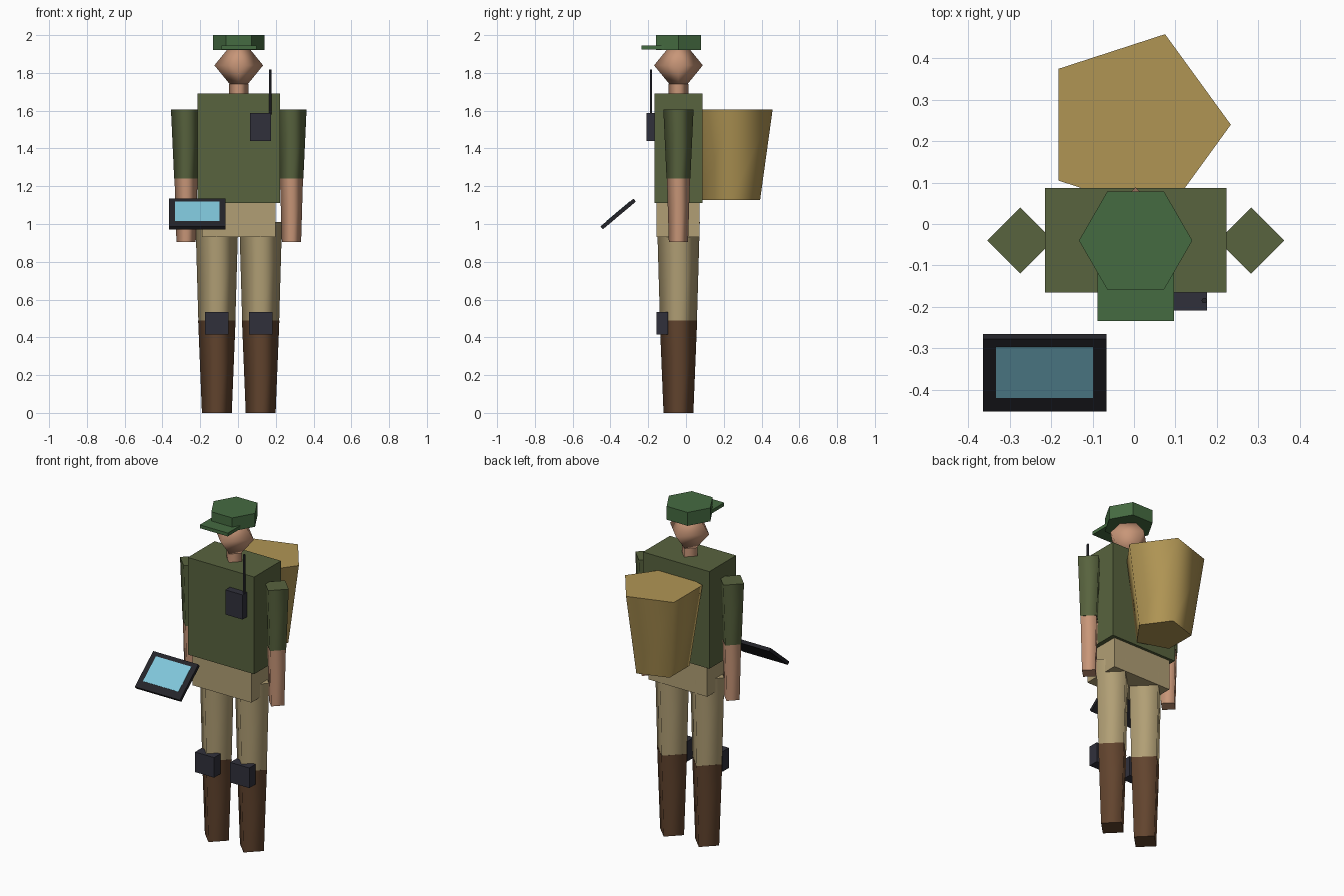
import bpy, bmesh, math
from mathutils import Matrix, Vector

if "Cube" in bpy.data.objects:
    bpy.data.objects.remove(bpy.data.objects["Cube"], do_unlink=True)

CX, CY = 0.004, -0.04   # body axis


def material(name, r, g, b):
    """Flat material from 0-255 display values."""
    lin = [((c / 255 + 0.055) / 1.055) ** 2.4 for c in (r, g, b)] + [1]
    m = bpy.data.materials.new(name)
    m.use_nodes = True
    m.diffuse_color = lin
    bsdf = next(n for n in m.node_tree.nodes if n.type == "BSDF_PRINCIPLED")
    bsdf.inputs["Base Color"].default_value = lin
    return m


SHIRT = material("olive cloth", 88, 99, 62)
TROUSERS = material("khaki cloth", 177, 159, 117)
LEATHER = material("brown leather", 98, 68, 46)
SKIN = material("skin", 200, 150, 120)
HAT = material("cap green", 69, 107, 65)
CANVAS = material("tan canvas", 176, 149, 84)
GEAR = material("dark gear", 48, 48, 59)
CASE = material("black casing", 36, 36, 42)
SCREEN = material("screen blue", 128, 198, 218)


def finish(name, bm, mat):
    mesh = bpy.data.meshes.new(name)
    bm.to_mesh(mesh)
    bm.free()
    mesh.materials.append(mat)
    ob = bpy.data.objects.new(name, mesh)
    bpy.context.collection.objects.link(ob)
    return ob


def box(name, mat, x, y, z, tilt=0, pivot=(0, 0, 0)):
    """Box from ranges, tilted about x and moved to a pivot."""
    bm = bmesh.new()
    bmesh.ops.create_cube(bm, size=1)
    mid = Vector([(a + b) / 2 for a, b in (x, y, z)])
    size = [b - a for a, b in (x, y, z)]
    place = Matrix.Translation(pivot) @ Matrix.Rotation(tilt, 4, "X")
    bm.transform(place @ Matrix.Translation(mid) @ Matrix.Diagonal((*size, 1)))
    return finish(name, bm, mat)


def taper(name, mat, x, y, z0, z1, r0, r1, sides=4, smooth=True):
    """Upright tapered prism with its first corner on +x."""
    bm = bmesh.new()
    rings = [[bm.verts.new((x + r * math.cos(math.tau * i / sides),
                            y + r * math.sin(math.tau * i / sides), z))
              for i in range(sides)] for r, z in ((r0, z0), (r1, z1))]
    low, high = rings
    bm.faces.new(low[::-1])
    bm.faces.new(high)
    for i in range(sides):
        j = (i + 1) % sides
        bm.faces.new((low[i], low[j], high[j], high[i])).smooth = smooth
    return finish(name, bm, mat)


# Trunk
box("torso", SHIRT, (-0.215, 0.223), (-0.166, 0.087), (1.11, 1.69))
box("pelvis", TROUSERS, (-0.19, 0.198), (-0.157, 0.071), (0.93, 1.11))
taper("neck", SKIN, CX, CY, 1.67, 1.74, 0.052, 0.052)

# Head: a four-sided double pyramid
bm = bmesh.new()
for flip in (1, -1):
    bmesh.ops.create_cone(bm, segments=4, radius1=0.129, radius2=0, depth=0.158,
                          matrix=Matrix.Translation((0, 0, flip * 0.079))
                          @ Matrix.Rotation(0 if flip > 0 else math.pi, 4, "X"))
bmesh.ops.remove_doubles(bm, verts=bm.verts, dist=0.001)
a = max(bm.verts, key=lambda v: v.co.x + v.co.y * 0.01).co
bm.transform(Matrix.Translation((CX, CY, 1.84)) @ Matrix.Rotation(-math.atan2(a.y, a.x), 4, "Z"))
for f in bm.faces:
    f.smooth = True
finish("head", bm, SKIN)

# Cap
taper("cap_crown", HAT, CX, CY, 1.92, 2.0, 0.137, 0.137, 6, False)
box("cap_brim", HAT, (-0.088, 0.097), (-0.235, -0.105), (1.925, 1.945))

# Limbs, knee pads
for side, s in (("left", 1), ("right", -1)):
    ax, lx = CX + s * 0.279, CX + s * 0.116
    taper(side + "_sleeve", SHIRT, ax, CY, 1.24, 1.607, 0.063, 0.08)
    taper(side + "_forearm", SKIN, ax, CY, 0.905, 1.24, 0.051, 0.061)
    taper(side + "_trouser_leg", TROUSERS, lx, CY, 0.49, 1.01, 0.098, 0.113)
    taper(side + "_boot", LEATHER, lx, CY, 0, 0.49, 0.079, 0.099)
    box(side + "_knee_pad", GEAR, (lx - 0.063, lx + 0.063), (-0.155, -0.095), (0.415, 0.535))

# Backpack
taper("backpack", CANVAS, CX, 0.24, 1.127, 1.607, 0.16, 0.23, 5)

# Chest radio
box("radio", GEAR, (0.063, 0.176), (-0.209, -0.16), (1.44, 1.587))
taper("radio_antenna", CASE, 0.17, -0.185, 1.58, 1.817, 0.007, 0.007, 6)

# Floating tablet
pivot, tilt = (-0.216, -0.359, 1.053), math.radians(40)
box("tablet", CASE, (-0.149, 0.149), (-0.114, 0.114), (-0.01, 0.01), tilt, pivot)
box("tablet_screen", SCREEN, (-0.117, 0.117), (-0.071, 0.089), (0.008, 0.012), tilt, pivot)
